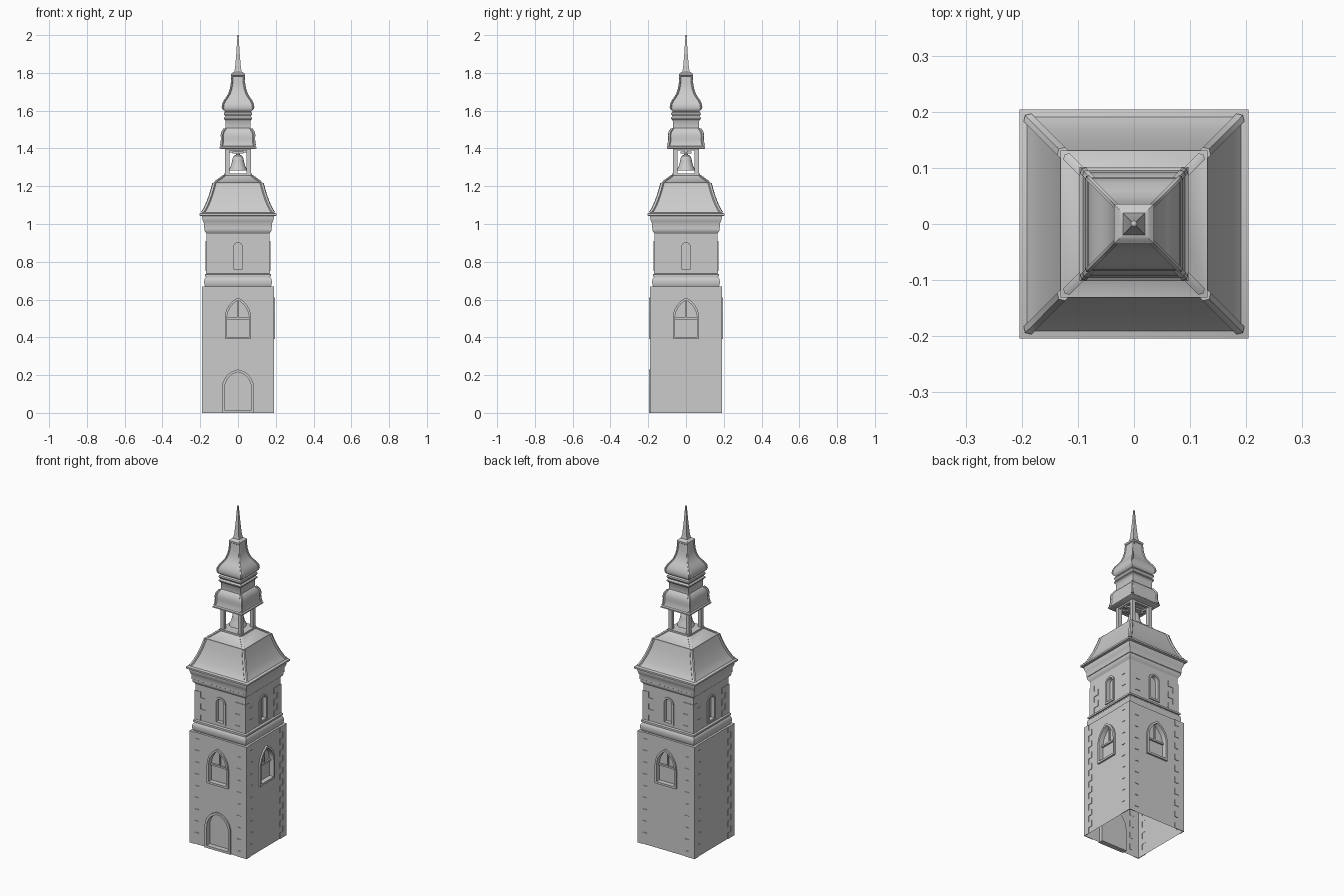
import bpy, bmesh, math
from mathutils import Matrix

if "Cube" in bpy.data.objects:
    bpy.data.objects.remove(bpy.data.objects["Cube"])


def rot(k):
    return Matrix.Rotation(k * math.pi / 2, 4, 'Z')


def finish(name, bm, smooth=False):
    bmesh.ops.recalc_face_normals(bm, faces=bm.faces)
    me = bpy.data.meshes.new(name)
    bm.to_mesh(me)
    bm.free()
    ob = bpy.data.objects.new(name, me)
    bpy.context.collection.objects.link(ob)
    if smooth:
        bpy.ops.object.select_all(action='DESELECT')
        ob.select_set(True)
        bpy.context.view_layer.objects.active = ob
        bpy.ops.object.shade_smooth_by_angle(angle=math.radians(32))
    return ob


def bridge(bm, rings, closed=False):
    n = len(rings[0])
    pairs = list(zip(rings, rings[1:])) + ([(rings[-1], rings[0])] if closed else [])
    for a, b in pairs:
        for i in range(n):
            j = (i + 1) % n
            bm.faces.new((a[i], a[j], b[j], b[i]))


def loft(name, prof, ky=1.0):
    """Square (half width, z) profile stacked upward and capped."""
    bm = bmesh.new()
    rings = [[bm.verts.new((sx * h, sy * h * ky, z))
              for sx, sy in ((-1, -1), (1, -1), (1, 1), (-1, 1))] for h, z in prof]
    bridge(bm, rings)
    bm.faces.new(rings[0])
    bm.faces.new(rings[-1])
    return finish(name, bm, True)


def hips(name, prof, w, ky=1.0, out=0.004):
    """Raised strip following each corner of a square profile."""
    bm = bmesh.new()
    s = math.sqrt(0.5)
    for sx in (-1, 1):
        for sy in (-1, 1):
            rings = []
            for h, z in prof:
                d = h / s
                sec = ((d - 1.8 * w, -w), (d + out - w * .6, -w), (d + out, 0),
                       (d + out - w * .6, w), (d - 1.8 * w, w))
                rings.append([bm.verts.new((sx * s * (u + v), sy * ky * s * (u - v), z + 0.003))
                              for u, v in sec])
            bridge(bm, rings)
            bm.faces.new(rings[0])
            bm.faces.new(rings[-1])
    return finish(name, bm, True)


def box(bm, x0, x1, y0, y1, z0, z1, m=Matrix()):
    mat = m @ Matrix.Translation(((x0 + x1) / 2, (y0 + y1) / 2, (z0 + z1) / 2)) \
        @ Matrix.Diagonal((x1 - x0, y1 - y0, z1 - z0, 1))
    bmesh.ops.create_cube(bm, size=1, matrix=mat)


def arch(w, z0, zs, c, n=8):
    """Arch outline; c = 0 is round, larger c is more pointed."""
    r = w + c
    end = math.acos(c / r)
    right = [(r * math.cos(end * i / n) - c, zs + r * math.sin(end * i / n)) for i in range(n + 1)]
    left = [(-x, z) for x, z in reversed(right[:-1])]
    return [(-w, z0), (w, z0)] + right + left


def ring(bm, pts, d, m):
    return [bm.verts.new(m @ Matrix.Translation((x, -d, z)).translation) for x, z in pts]


def frame(bm, w, z0, zs, c, t, front, back, m):
    outer, inner = arch(w, z0, zs, c), arch(w - t, z0 + t, zs, c)
    bridge(bm, [ring(bm, outer, back, m), ring(bm, outer, front, m),
                ring(bm, inner, front, m), ring(bm, inner, back, m)], True)


def carve(ob, holes):
    """Cut arched recesses (w, z0, zs, c, depth plane, side)."""
    bm = bmesh.new()
    for w, z0, zs, c, d, k in holes:
        rs = [ring(bm, arch(w, z0, zs, c), y, rot(k)) for y in (d, 0.25)]
        bridge(bm, rs)
        bm.faces.new(rs[0])
        bm.faces.new(rs[1])
    cut = finish("recess_cutter", bm)
    cut.hide_render = True
    mod = ob.modifiers.new("recesses", 'BOOLEAN')
    mod.object, mod.operation, mod.solver = cut, 'DIFFERENCE', 'EXACT'
    dg = bpy.context.evaluated_depsgraph_get()
    me = bpy.data.meshes.new_from_object(ob.evaluated_get(dg))
    ob.modifiers.clear()
    ob.data = me
    bpy.data.objects.remove(cut)


def quoins(name, h, z0, z1, n, a, b, e):
    bm = bmesh.new()
    dz = (z1 - z0) / n
    for k in range(4):
        for i in range(n):
            p, q = (a, b) if i % 2 else (b, a)
            za, zb = z0 + i * dz, z0 + (i + 1) * dz
            box(bm, h - p, h + e, -h - e, -h + .001, za, zb, rot(k))
            box(bm, h - .001, h + e, -h, -h + q, za, zb, rot(k))
    return finish(name, bm)


# lower tower: open-bottomed shell with door and three pointed windows
H = 0.187
DOOR = (0.085, 0.0, 0.13, 0.016)
WIN = (0.07, 0.39, 0.50, 0.051)
SLIT = (0.036, 0.75, 0.875, 0.0)
lower = loft("lower_tower", [(H, 0), (H, 0.67)])
carve(lower, [(0.071, 0.014, 0.13, 0.016, 0.165, 0)] +
      [(0.058, 0.402, 0.50, 0.051, 0.168, k) for k in (0, 1, 2)])
bm = bmesh.new()
bm.from_mesh(lower.data)
bmesh.ops.delete(bm, geom=[f for f in bm.faces if f.calc_center_median().z < 0.001], context='FACES')
bm.to_mesh(lower.data)
bm.free()
quoins("lower_quoins", H, 0, 0.67, 19, 0.034, 0.06, 0.003)

bm = bmesh.new()
frame(bm, *DOOR, 0.014, 0.195, 0.165, rot(0))
finish("door_frame", bm, True)

bm = bmesh.new()
for k in (0, 1, 2):
    frame(bm, *WIN, 0.012, 0.197, 0.168, rot(k))
    box(bm, -.058, .058, -.178, -.168, .494, .504, rot(k))
    box(bm, -.004, .004, -.176, -.168, .504, .59, rot(k))
finish("pointed_window_frames", bm, True)

# moulding band between the stages
loft("belt_moulding", [(.172, .665), (.176, .675), (.179, .685), (.179, .700), (.176, .711),
                       (.170, .718), (.170, .722), (.176, .723), (.176, .733), (.165, .738)])

# upper stage with round-topped windows on all sides
U = 0.166
upper = loft("upper_tower", [(U, .73), (U, .97)])
carve(upper, [(.025, .761, .875, 0, .148, k) for k in range(4)])
quoins("upper_quoins", U, .738, .91, 5, 0.035, 0.068, 0.003)
bm = bmesh.new()
for k in range(4):
    frame(bm, *SLIT, 0.011, 0.172, 0.15, rot(k))
finish("round_window_frames", bm, True)

# cornice under the eaves
loft("cornice", [(.165, .945), (.168, .952), (.175, .960), (.178, .968), (.178, .978), (.181, .980),
                 (.181, 1.005), (.184, 1.012), (.188, 1.022), (.190, 1.032), (.190, 1.047)])

# flared main roof and its upper slope
roof = [(.191, 1.06), (.180, 1.075), (.169, 1.098), (.158, 1.124), (.148, 1.152),
        (.139, 1.182), (.131, 1.213)]
loft("main_roof", [(.198, 1.043), (.204, 1.045), (.204, 1.055)] + roof)
hips("main_roof_hips", roof, 0.010)
loft("roof_shoulder", [(.131, 1.211), (.131, 1.219), (.122, 1.222), (.073, 1.258), (.073, 1.268)])
hips("shoulder_hips", [(.121, 1.222), (.073, 1.257)], 0.008)

# open lantern with corner posts
bm = bmesh.new()
for k in range(4):
    box(bm, .046, .068, -.068, -.046, 1.262, 1.41, rot(k))
    box(bm, -.05, .05, -.066, -.050, 1.388, 1.405, rot(k))
finish("lantern_posts", bm)

# bell and yoke
bm = bmesh.new()
prof = [(.044, 1.283), (.048, 1.284), (.046, 1.292), (.037, 1.310), (.032, 1.330),
        (.029, 1.348), (.022, 1.361), (.010, 1.367), (.007, 1.385)]
rs = [[bm.verts.new((r * math.cos(i * math.pi / 12), r * math.sin(i * math.pi / 12), z))
       for i in range(24)] for r, z in prof]
bridge(bm, rs)
bm.faces.new(rs[0])
finish("bell", bm, True)
bm = bmesh.new()
box(bm, -.06, .06, -.009, .009, 1.378, 1.392)
box(bm, -.03, .03, -.03, .03, 1.374, 1.384)
finish("bell_yoke", bm)

# stacked onion roofs
K = 1.05
skirt = [(.091, 1.413), (.087, 1.430), (.086, 1.450), (.087, 1.468), (.083, 1.486), (.073, 1.502)]
loft("lantern_roof", [(.090, 1.397), (.097, 1.401), (.097, 1.408)] + skirt +
     [(.066, 1.508), (.066, 1.545), (.070, 1.552), (.075, 1.556), (.075, 1.562), (.070, 1.567),
      (.068, 1.571), (.072, 1.576), (.075, 1.582), (.073, 1.590), (.066, 1.596)], K)
hips("lantern_roof_hips", skirt, 0.007, K)
onion = [(.079, 1.603), (.083, 1.615), (.081, 1.632), (.073, 1.650), (.060, 1.668),
         (.048, 1.688), (.040, 1.712), (.035, 1.740), (.032, 1.782)]
loft("onion_roof", [(.066, 1.594), (.072, 1.597)] + onion)
hips("onion_roof_hips", onion, 0.005, out=0.003)

# cap and needle spire with a tiny finial
loft("spire_cap", [(.030, 1.780), (.036, 1.785), (.036, 1.795), (.028, 1.802), (.020, 1.806)])
loft("spire", [(.020, 1.804), (.015, 1.83), (.010, 1.89), (.0035, 1.99)])
bm = bmesh.new()
bmesh.ops.create_uvsphere(bm, u_segments=12, v_segments=8, radius=0.006,
                          matrix=Matrix.Translation((0, 0, 1.994)))
finish("finial", bm, True)
